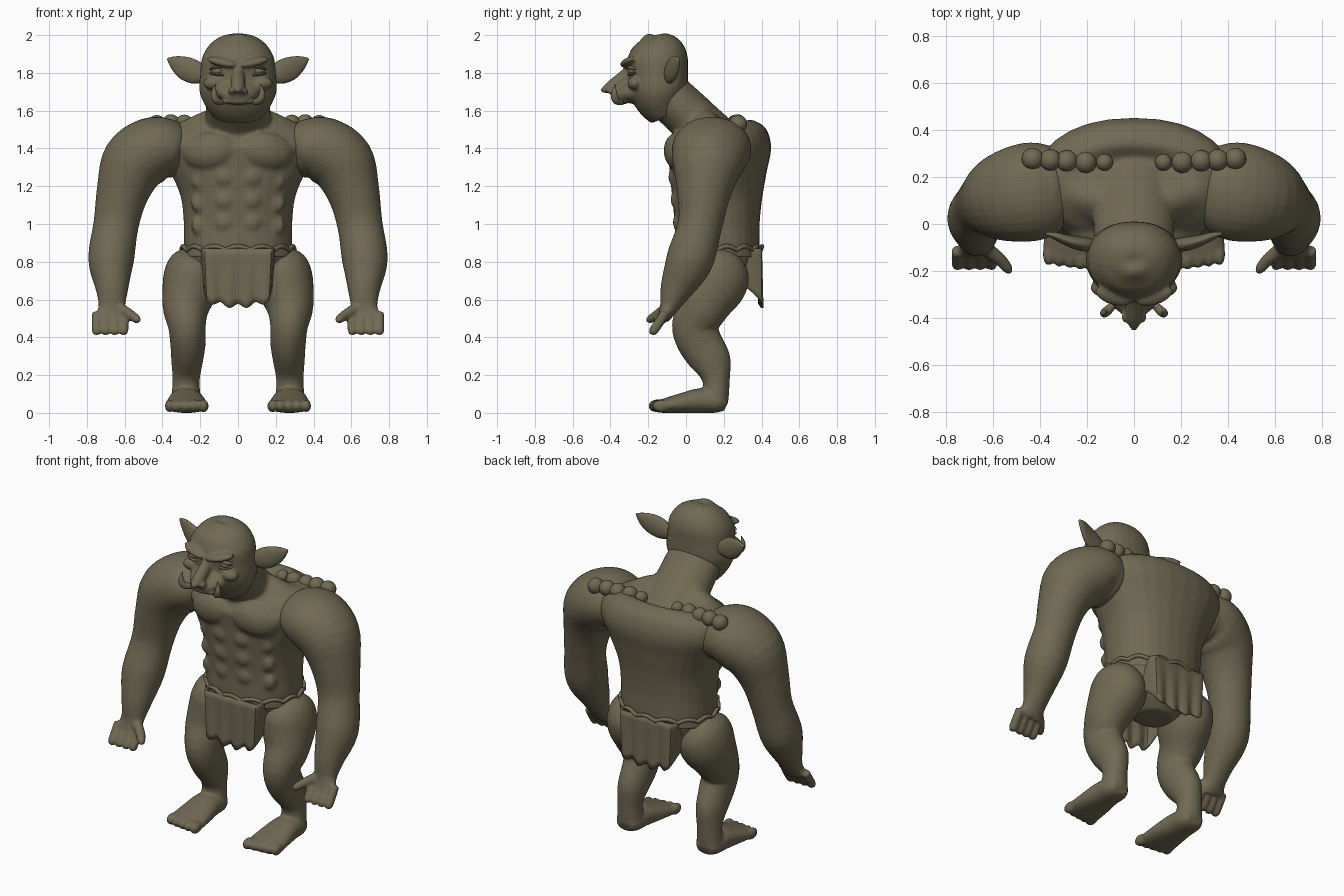
import bpy, bmesh, math
from mathutils import Vector, Matrix, Euler

if "Cube" in bpy.data.objects:
    bpy.data.objects.remove(bpy.data.objects["Cube"], do_unlink=True)

OLIVE = (0.16, 0.14, 0.085, 1)
mat = bpy.data.materials.new("olive clay")
mat.use_nodes = True
mat.diffuse_color = OLIVE
bsdf = mat.node_tree.nodes["Principled BSDF"]
bsdf.inputs["Base Color"].default_value = OLIVE
bsdf.inputs["Roughness"].default_value = 0.8


def spline(rows, steps=4):
    """Catmull-Rom interpolation of ring rows."""
    rows = [Vector(r) for r in rows]
    out = []
    for i in range(len(rows) - 1):
        p0, p1, p2 = rows[max(i - 1, 0)], rows[i], rows[i + 1]
        p3 = rows[min(i + 2, len(rows) - 1)]
        for k in range(steps):
            t = k / steps
            out.append(0.5 * (2 * p1 + (p2 - p0) * t + (2 * p0 - 5 * p1 + 4 * p2 - p3) * t**2
                              + (3 * p1 - p0 - 3 * p2 + p3) * t**3))
    return out + [rows[-1]]


def loft(bm, rows, ref="X", power=1.0, sides=28):
    """Skin rings (x, y, z, radius along ref, other radius)."""
    axis = {"X": Vector((1, 0, 0)), "Y": Vector((0, 1, 0)), "Z": Vector((0, 0, 1))}[ref]
    rows = spline(rows)
    mids = [Vector(r[:3]) for r in rows]
    rings = []
    for i, r in enumerate(rows):
        t = (mids[min(i + 1, len(mids) - 1)] - mids[max(i - 1, 0)]).normalized()
        u = (axis - axis.dot(t) * t).normalized()
        v = t.cross(u)
        ring = []
        for k in range(sides):
            a = math.tau * k / sides
            c, s = math.cos(a), math.sin(a)
            c = math.copysign(abs(c) ** power, c)
            s = math.copysign(abs(s) ** power, s)
            ring.append(bm.verts.new(mids[i] + u * c * max(r[3], 0.002) + v * s * max(r[4], 0.002)))
        rings.append(ring)
    for a, b in zip(rings, rings[1:]):
        for k in range(sides):
            n = (k + 1) % sides
            bm.faces.new((a[k], a[n], b[n], b[k]))
    bm.faces.new(rings[0][::-1])
    bm.faces.new(rings[-1])


def blob(bm, at, size, rot=(0, 0, 0)):
    m = Matrix.LocRotScale(Vector(at), Euler(rot), Vector(size))
    bmesh.ops.create_uvsphere(bm, u_segments=20, v_segments=12, radius=1, matrix=m)


def finish(bm, name, side=1, voxel=0, relax=4):
    """Make the object; a voxel size fuses its pieces into one skin."""
    for v in bm.verts:
        v.co.x *= side
    bmesh.ops.recalc_face_normals(bm, faces=bm.faces)
    for f in bm.faces:
        f.smooth = True
    me = bpy.data.meshes.new(name)
    bm.to_mesh(me)
    bm.free()
    me.materials.append(mat)
    ob = bpy.data.objects.new(name, me)
    bpy.context.collection.objects.link(ob)
    if voxel:
        rm = ob.modifiers.new("fuse", "REMESH")
        rm.mode, rm.voxel_size, rm.use_smooth_shade = "VOXEL", voxel, True
        sm = ob.modifiers.new("relax", "SMOOTH")
        sm.factor, sm.iterations = 0.5, relax
    return ob


# Torso with neck, chest and belly muscles
bm = bmesh.new()
loft(bm, [(0, .17, .62, .1, .1), (0, .17, .69, .2, .17), (0, .17, .78, .26, .21),
          (0, .165, .88, .285, .225), (0, .165, 1.0, .287, .225), (0, .165, 1.15, .305, .24),
          (0, .17, 1.3, .37, .26), (0, .175, 1.42, .42, .275), (0, .165, 1.5, .38, .23),
          (0, .16, 1.55, .28, .15), (0, .17, 1.57, .16, .07)], power=.9)
loft(bm, [(0, .16, 1.42, .19, .15), (0, .07, 1.52, .178, .135),
          (0, -.01, 1.6, .172, .13), (0, -.1, 1.68, .17, .13)])
for s in (1, -1):
    blob(bm, (s * .15, -.04, 1.385), (.145, .075, .1), (0, s * .15, s * .2))
    for i, z in enumerate((1.25, 1.13, 1.01)):
        blob(bm, (s * .068, -.062 + i * .012, z), (.056, .032, .052))
        blob(bm, (s * .2, -.015 + i * .012, z - .02), (.05, .03, .05))
finish(bm, "torso", voxel=.012, relax=5)

# Head with jaw, brow and snout
bm = bmesh.new()
loft(bm, [(0, -.1, 1.57, .13, .09), (0, -.13, 1.64, .18, .13), (0, -.145, 1.71, .205, .155),
          (0, -.15, 1.8, .2, .16), (0, -.155, 1.89, .187, .16), (0, -.17, 1.96, .135, .12),
          (0, -.18, 1.995, .06, .055), (0, -.18, 2.004, .01, .01)], power=.92)
loft(bm, [(0, -.2, 1.72, .15, .1), (0, -.28, 1.7, .125, .07), (0, -.34, 1.685, .095, .04),
          (0, -.385, 1.665, .05, .02)])
loft(bm, [(0, -.27, 1.81, .03, .05), (0, -.33, 1.765, .035, .045), (0, -.4, 1.725, .034, .032),
          (0, -.45, 1.703, .012, .01)])
for s in (1, -1):
    blob(bm, (s * .085, -.305, 1.858), (.085, .04, .022), (.2, -s * .22, s * .3))
    blob(bm, (s * .032, -.395, 1.705), (.022, .025, .018))
    blob(bm, (s * .13, -.27, 1.745), (.055, .04, .035))
blob(bm, (0, -.345, 1.648), (.09, .04, .016))
finish(bm, "head", voxel=.009, relax=3)

# Swag belt and waistband
cu = bpy.data.curves.new("belt", "CURVE")
cu.dimensions, cu.bevel_depth, cu.bevel_resolution = "3D", .012, 2
sp = cu.splines.new("POLY")
sp.points.add(139)
sp.use_cyclic_u = True
for i, p in enumerate(sp.points):
    a = math.tau * i / 140
    p.co = (.298 * math.cos(a), .165 + .237 * math.sin(a), .862 + .02 * abs(math.sin(7 * a)), 1)
cu.materials.append(mat)
bpy.context.collection.objects.link(bpy.data.objects.new("belt", cu))
bm = bmesh.new()
loft(bm, [(0, .165, .825, .3, .236), (0, .165, .875, .295, .234)])
finish(bm, "waistband")


# Loincloth panels with pleats and folded-back sides
def panel(name, y, inward):
    bm = bmesh.new()
    cols, rows = 36, 8
    grid = []
    for i in range(cols + 1):
        u = 2 * i / cols - 1
        edge = max(abs(u) - .8, 0) / .2
        x = math.copysign(min(abs(u) / .8, 1) * .175 + edge * .02, u)
        low = .565 + .03 * min(abs(u) / .8, 1) ** 2 + .012 * math.cos(u * 14) + edge * .09
        col = []
        for j in range(rows + 1):
            t = j / rows
            pleat = .008 * math.cos(u * 14) * t
            col.append(bm.verts.new((x * (1.02 - .08 * t), y + inward * (edge * .11 + pleat + .006),
                                     .87 + (low - .87) * t)))
        grid.append(col)
    for a, b in zip(grid, grid[1:]):
        for j in range(rows):
            bm.faces.new((a[j], b[j], b[j + 1], a[j + 1]))
    ob = finish(bm, name)
    sol = ob.modifiers.new("thickness", "SOLIDIFY")
    sol.thickness, sol.offset = .012, 0
    for o in bpy.context.selected_objects:
        o.select_set(False)
    ob.select_set(True)
    bpy.context.view_layer.objects.active = ob
    bpy.ops.object.shade_smooth_by_angle(angle=math.radians(40))


panel("front_loincloth", -.08, 1)
panel("back_loincloth", .402, -1)

for s, side in ((1, "left"), (-1, "right")):
    # Arm with hand and fingers
    bm = bmesh.new()
    loft(bm, [(.31, .15, 1.4, .16, .12), (.36, .145, 1.405, .195, .15), (.45, .135, 1.395, .21, .172),
              (.55, .115, 1.32, .19, .175), (.61, .095, 1.17, .145, .14), (.645, .075, 1.0, .118, .12),
              (.672, .02, .81, .125, .121), (.667, -.05, .66, .088, .087),
              (.668, -.09, .56, .05, .07), (.675, -.12, .5, .032, .09)], ref="Y")
    blob(bm, (.36, .145, 1.4), (.1, .19, .155))
    for i in range(4):
        x = .605 + i * .048
        loft(bm, [(x, -.11, .53, .025, .025), (x, -.145, .475, .026, .026),
                  (x, -.175, .43, .024, .024), (x, -.183, .414, .012, .012)])
    loft(bm, [(.62, -.11, .55, .03, .03), (.57, -.15, .52, .027, .027),
              (.535, -.19, .495, .022, .022), (.52, -.205, .488, .01, .01)], ref="Z")
    finish(bm, side + "_arm", s, .0095, 3)

    # Leg with foot and toes
    bm = bmesh.new()
    loft(bm, [(.21, .18, .83, .09, .1), (.235, .17, .77, .14, .165), (.25, .145, .68, .15, .175),
              (.275, .09, .56, .125, .135), (.27, .045, .46, .1, .12), (.265, .075, .37, .094, .118),
              (.27, .135, .27, .083, .105), (.275, .16, .17, .072, .072), (.275, .155, .06, .08, .07)])
    loft(bm, [(.275, .215, .045, .05, .035), (.275, .17, .057, .08, .057), (.275, .08, .065, .09, .066),
              (.273, -.02, .052, .105, .053), (.273, -.13, .036, .115, .036),
              (.273, -.155, .036, .1, .03)], power=.9)
    for i in range(5):
        blob(bm, (.183 + i * .045, -.155 + .006 * i, .037), (.028 - .001 * i, .046, .034))
    finish(bm, side + "_leg", s, .01, 3)

    # Ear
    bm = bmesh.new()
    loft(bm, [(.17, -.09, 1.785, .035, .025), (.22, -.085, 1.8, .06, .03), (.28, -.07, 1.825, .062, .024),
              (.335, -.05, 1.855, .038, .016), (.372, -.04, 1.875, .006, .006)], ref="Z")
    finish(bm, side + "_ear", s)

    # Eye with lids
    bm = bmesh.new()
    blob(bm, (.11, -.283, 1.81), (.03, .024, .02))
    finish(bm, side + "_eye", s)
    bm = bmesh.new()
    for z, tilt in ((1.828, .2), (1.793, -.15)):
        blob(bm, (.112, -.283, z), (.042, .026, .009), (0, tilt, .25))
    finish(bm, side + "_eyelids", s)

    # Tusk
    bm = bmesh.new()
    loft(bm, [(.085, -.34, 1.645, .016, .016), (.115, -.37, 1.655, .02, .02),
              (.128, -.38, 1.69, .016, .016), (.12, -.375, 1.74, .002, .002)], ref="Y", sides=16)
    finish(bm, side + "_tusk", s)

    # Row of shoulder beads
    bm = bmesh.new()
    for x, y, z, r in ((.43, .277, 1.53, .047), (.355, .272, 1.535, .046), (.285, .268, 1.533, .046),
                       (.205, .262, 1.533, .046), (.125, .262, 1.535, .036)):
        blob(bm, (x, y, z), (r, r, r))
    finish(bm, side + "_shoulder_beads", s)
